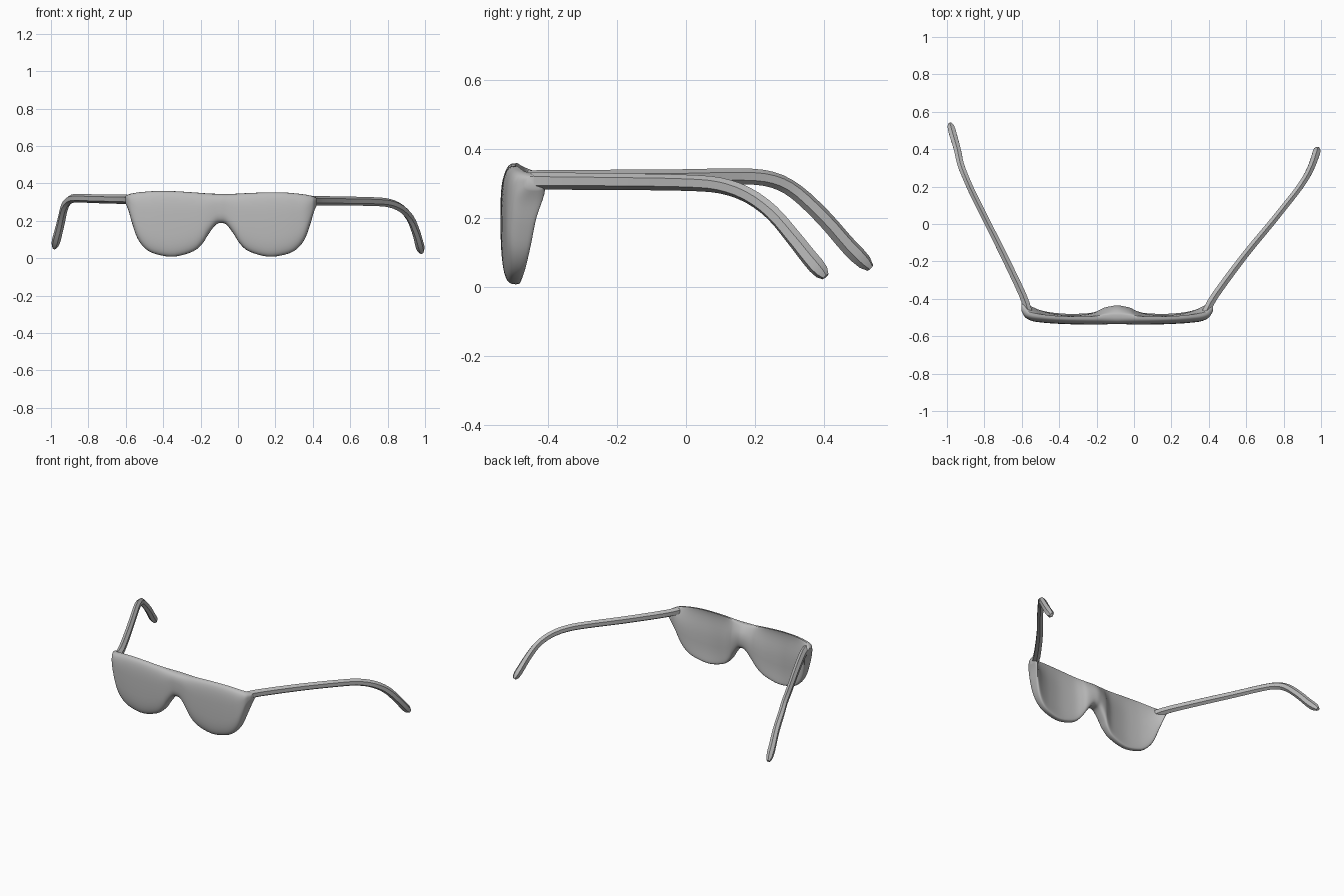
import bpy
import bmesh
import math
from mathutils import Vector

cube = bpy.data.objects.get("Cube")
if cube:
    bpy.data.objects.remove(cube, do_unlink=True)

grey = bpy.data.materials.new("plain grey")
grey.use_nodes = True
grey.diffuse_color = (0.5, 0.5, 0.5, 1)
grey.node_tree.nodes["Principled BSDF"].inputs["Base Color"].default_value = (0.5, 0.5, 0.5, 1)


def smooth_path(points, steps):
    """Catmull-Rom interpolation through tuples of any length."""
    p = [points[0]] + list(points) + [points[-1]]
    out = []
    for i in range(1, len(p) - 2):
        for k in range(steps):
            t = k / steps
            out.append(tuple(
                0.5 * (2 * b + (c - a) * t + (2 * a - 5 * b + 4 * c - d) * t * t
                       + (3 * b - a - 3 * c + d) * t ** 3)
                for a, b, c, d in zip(p[i - 1], p[i], p[i + 1], p[i + 2])))
    out.append(tuple(points[-1]))
    return out


def skin(name, rings, angle):
    """Bridge closed rings into a capped solid."""
    bm = bmesh.new()
    loops = [[bm.verts.new(co) for co in ring] for ring in rings]
    n = len(loops[0])
    for a, b in zip(loops, loops[1:]):
        for i in range(n):
            j = (i + 1) % n
            bm.faces.new((a[i], a[j], b[j], b[i]))
    bm.faces.new(loops[0])
    bm.faces.new(loops[-1])
    bmesh.ops.recalc_face_normals(bm, faces=bm.faces)
    mesh = bpy.data.meshes.new(name)
    bm.to_mesh(mesh)
    bm.free()
    mesh.materials.append(grey)
    obj = bpy.data.objects.new(name, mesh)
    bpy.context.collection.objects.link(obj)
    bpy.ops.object.select_all(action='DESELECT')
    obj.select_set(True)
    bpy.context.view_layer.objects.active = obj
    bpy.ops.object.shade_smooth_by_angle(angle=math.radians(angle))
    return obj


def power(v, e):
    return math.copysign(abs(v) ** e, v)


# Lens front: (distance from bridge, top z, bottom z, front y, back y, hollow depth)
half = [
    (0.0, 0.345, 0.188, -0.535, -0.435, 0.0),
    (0.03, 0.345, 0.178, -0.535, -0.435, 0.004),
    (0.07, 0.346, 0.125, -0.537, -0.438, 0.010),
    (0.10, 0.348, 0.078, -0.538, -0.443, 0.020),
    (0.15, 0.351, 0.036, -0.538, -0.450, 0.030),
    (0.25, 0.356, 0.008, -0.536, -0.453, 0.036),
    (0.34, 0.356, 0.019, -0.532, -0.448, 0.032),
    (0.40, 0.352, 0.046, -0.527, -0.440, 0.025),
    (0.445, 0.347, 0.10, -0.521, -0.432, 0.015),
    (0.475, 0.342, 0.18, -0.510, -0.425, 0.005),
    (0.495, 0.336, 0.25, -0.495, -0.410, 0.0),
    (0.512, 0.328, 0.29, -0.465, -0.410, 0.0),
]
columns = [(-c[0],) + c[1:] for c in reversed(half[1:])] + half
rings = []
for d, top, bottom, front, back, hollow in smooth_path(columns, 4):
    ring = []
    for k in range(40):
        a = 2 * math.pi * k / 40
        c, s = math.cos(a), math.sin(a)
        y = (front + back) / 2 + (back - front) / 2 * power(c, 0.65)
        if c > 0:  # hollow the back of each lens and thin the brow
            y -= hollow * c ** 1.5 + 0.03 * max(0, s) * c ** 0.5
        z = (top + bottom) / 2 + (top - bottom) / 2 * power(s, 0.65)
        ring.append((d - 0.09, y, z - 0.012 * (d + 0.1) * z / 0.35))
    rings.append(ring)
skin("lens_front", rings, 50)


# Side arms: swept, slightly tapered six-sided bars that hook down at the ear
def arm(name, path):
    pts = [Vector(p) for p in smooth_path(path, 3)]
    rings = []
    last = len(pts) - 1
    for i, p in enumerate(pts):
        tangent = (pts[min(i + 1, last)] - pts[max(i - 1, 0)]).normalized()
        side = tangent.cross(Vector((0, 0, 1))).normalized()
        up = side.cross(tangent)
        f = i / last
        scale = 0.45 if i == last else 0.85 if i == last - 1 else 1
        wide = (0.022 - 0.004 * math.sin(math.pi * f)) * scale
        tall = (0.026 - 0.003 * math.sin(math.pi * f)) * scale
        ring = []
        for k in range(6):
            a = math.pi * (k + 0.5) / 3
            ring.append(p + side * wide * math.cos(a) * 1.1 + up * tall * math.sin(a))
        rings.append(ring)
    skin(name, rings, 25)


arm("right_arm", [
    (-0.565, -0.47, 0.312), (-0.595, -0.38, 0.314), (-0.69, -0.18, 0.316),
    (-0.78, 0.00, 0.318), (-0.86, 0.16, 0.321), (-0.90, 0.25, 0.311),
    (-0.927, 0.32, 0.275), (-0.945, 0.40, 0.200), (-0.965, 0.47, 0.120),
    (-0.983, 0.535, 0.055)])
arm("left_arm", [
    (0.385, -0.47, 0.308), (0.435, -0.38, 0.307), (0.59, -0.17, 0.305),
    (0.73, 0.00, 0.302), (0.81, 0.10, 0.294), (0.873, 0.18, 0.266),
    (0.92, 0.25, 0.215), (0.95, 0.31, 0.145), (0.968, 0.36, 0.082),
    (0.982, 0.405, 0.030)])
